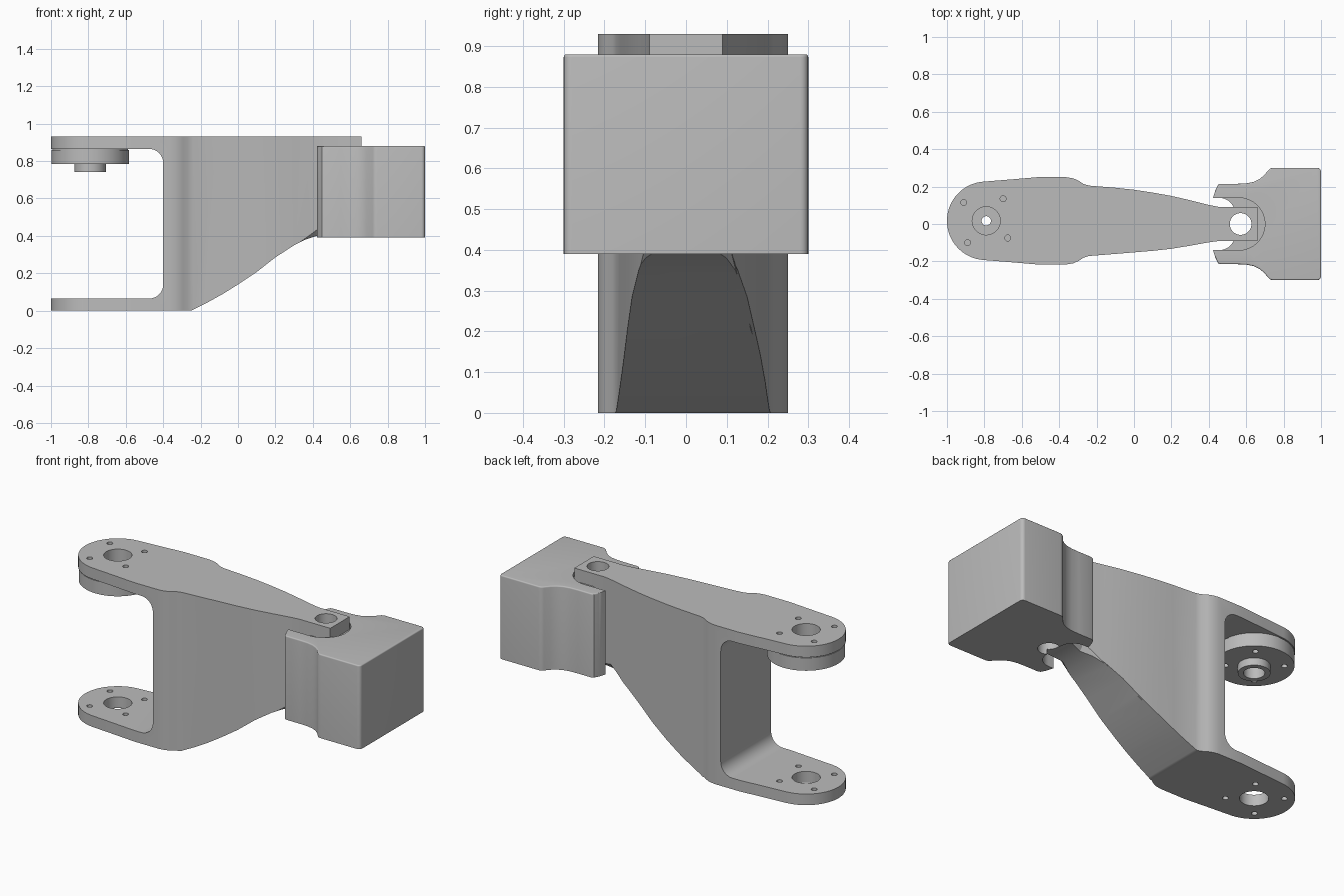
import bpy, bmesh
from math import sin, cos, radians
from mathutils import Vector

if "Cube" in bpy.data.objects:
    bpy.data.objects.remove(bpy.data.objects["Cube"], do_unlink=True)

grey = bpy.data.materials.new("light grey")
grey.use_nodes = True
grey.diffuse_color = (0.5, 0.5, 0.5, 1)
grey.node_tree.nodes["Principled BSDF"].inputs["Base Color"].default_value = (0.5, 0.5, 0.5, 1)


def make_object(name, bm):
    bmesh.ops.recalc_face_normals(bm, faces=bm.faces)
    mesh = bpy.data.meshes.new(name)
    bm.to_mesh(mesh)
    bm.free()
    obj = bpy.data.objects.new(name, mesh)
    bpy.context.collection.objects.link(obj)
    mesh.materials.append(grey)
    return obj


def arc(cx, cy, r, start, end, steps=12):
    angles = [radians(start + (end - start) * i / steps) for i in range(steps + 1)]
    return [(cx + r * cos(a), cy + r * sin(a)) for a in angles]


def prism_mesh(points, low, high, axis="z"):
    bm = bmesh.new()
    place = (lambda p: (p[0], p[1], low)) if axis == "z" else (lambda p: (p[0], low, p[1]))
    face = bm.faces.new([bm.verts.new(place(p)) for p in points])
    step = (0, 0, high - low) if axis == "z" else (0, high - low, 0)
    new = bmesh.ops.extrude_face_region(bm, geom=[face])["geom"]
    bmesh.ops.translate(bm, vec=step, verts=[v for v in new if isinstance(v, bmesh.types.BMVert)])
    return bm


def prism(name, points, low, high, axis="z"):
    return make_object(name, prism_mesh(points, low, high, axis))


def cylinder(name, x, y, r, low, high, steps=48):
    return prism(name, arc(x, y, r, 0, 360, steps)[:-1], low, high)


def combine(obj, tool, operation="DIFFERENCE"):
    tool.hide_render = True
    mod = obj.modifiers.new("shape", "BOOLEAN")
    mod.operation, mod.solver, mod.object = operation, "EXACT", tool
    bpy.context.view_layer.objects.active = obj
    bpy.ops.object.modifier_apply(modifier=mod.name)
    bpy.data.objects.remove(tool, do_unlink=True)


def finish(obj):
    bpy.ops.object.select_all(action="DESELECT")
    obj.select_set(True)
    bpy.context.view_layer.objects.active = obj
    bpy.ops.object.shade_smooth_by_angle(angle=radians(30))


PIVOT = (-0.79, 0.017)
BOLTS = [(-0.91, 0.115), (-0.7, 0.135), (-0.89, -0.1), (-0.675, -0.075)]

# Arm: side profile of the fork intersected with its plan outline
side = [(-1.1, 0), (-0.25, 0), (-0.17, 0.04), (-0.08, 0.09), (0, 0.14), (0.1, 0.207),
        (0.2, 0.285), (0.3, 0.35), (0.36, 0.38), (0.42, 0.4), (0.5, 0.42),
        (0.7, 0.42), (0.7, 0.93), (-1.1, 0.93), (-1.1, 0.865)]
side += arc(-0.475, 0.79, 0.075, 90, 0) + arc(-0.475, 0.14, 0.075, 0, -90)
side += [(-1.1, 0.065)]
arm = prism("fork_arm", side, -0.5, 0.5, "y")

upper = [(-0.66, 0.238), (-0.52, 0.25), (-0.36, 0.25), (-0.325, 0.244), (-0.295, 0.231),
         (-0.27, 0.214), (-0.24, 0.205), (-0.1, 0.194), (0, 0.183), (0.1, 0.168),
         (0.2, 0.15), (0.3, 0.127), (0.4, 0.102), (0.46, 0.09), (0.66, 0.09)]
# The near side sits closer to the axis, blending to symmetric at the tip
lower = [(x, 0.034 * min(1, max(0, (0.46 - x) / 0.5)) - y) for x, y in upper]
outline = upper + lower[::-1] + arc(*PIVOT, 0.21, 265, 95, 36)
combine(arm, prism("plan", outline, -0.1, 1.1), "INTERSECT")

# Chamfers along the sloping underside
for s in (1, -1):
    bm = bmesh.new()
    points = [Vector((0.03, 0.172, 0.158)), Vector((0.42, 0.065, 0.395)),
              Vector((0.42, 0.1, 0.437)), Vector((0.42, 0.25, 0.25))]
    points += [p + Vector((0.3, 0, 0)) for p in points[1:]]
    for p in points:
        bm.verts.new((p.x, p.y * s, p.z))
    bmesh.ops.convex_hull(bm, input=bm.verts)
    combine(arm, make_object("chamfer", bm))

combine(arm, cylinder("bore", *PIVOT, 0.075, -0.1, 1.1))
combine(arm, cylinder("pin_hole", 0.57, 0, 0.058, -0.1, 1.1))
for x, y in BOLTS:
    combine(arm, cylinder("bolt_hole", x, y, 0.016, -0.1, 1.1, 16))
finish(arm)

# Disc and hub below the upper fork plate
disc = cylinder("pivot_disc", *PIVOT, 0.207, 0.785, 0.86, 72)
combine(disc, cylinder("hub", *PIVOT, 0.084, 0.742, 0.82), "UNION")
combine(disc, cylinder("hub_bore", *PIVOT, 0.055, 0.7, 0.82))
combine(disc, cylinder("hub_hole", *PIVOT, 0.025, 0.7, 0.9, 24))
for x, y in BOLTS:
    combine(disc, cylinder("bolt_hole", x, y, 0.016, 0.7, 0.9, 16))
finish(disc)
shim = cylinder("pivot_shim", *PIVOT, 0.202, 0.858, 0.867, 72)
combine(shim, cylinder("shim_hole", *PIVOT, 0.075, 0.8, 0.9))
finish(shim)

# Block with two prongs: half outline mirrored, top rim rounded
half = arc(0.98, 0.28, 0.02, 0, 90, 5) + arc(0.745, 0.265, 0.035, 90, 140, 6)
half += [(0.695, 0.26), (0.67, 0.24), (0.64, 0.225), (0.6, 0.217), (0.55, 0.215),
         (0.465, 0.215), (0.45, 0.21), (0.435, 0.18), (0.423, 0.14)]
bm = prism_mesh(half + [(x, -y) for x, y in half[::-1]], 0.39, 0.88)
rim = [e for e in bm.edges if all(v.co.z > 0.87 for v in e.verts)
       and any(v.co.x > 0.44 for v in e.verts)]
bmesh.ops.bevel(bm, geom=rim, offset=0.03, segments=5, profile=0.5,
                affect="EDGES", clamp_overlap=True)
block = make_object("end_block", bm)

# Through slot for the arm, shallow seat for its tip, and pin hole
slot = [(0.3, -0.14)] + arc(0.455, -0.055, 0.085, -90, 0) + arc(0.455, 0.055, 0.085, 0, 90)
combine(block, prism("slot", slot + [(0.3, 0.14)], 0.2, 1.1))
seat = [(0.3, -0.14)] + arc(0.56, 0, 0.14, -90, 90, 32) + [(0.3, 0.14)]
combine(block, prism("seat", seat, 0.855, 1.1))
combine(block, cylinder("pin_hole", 0.57, 0, 0.058, 0.2, 1.1))
finish(block)
